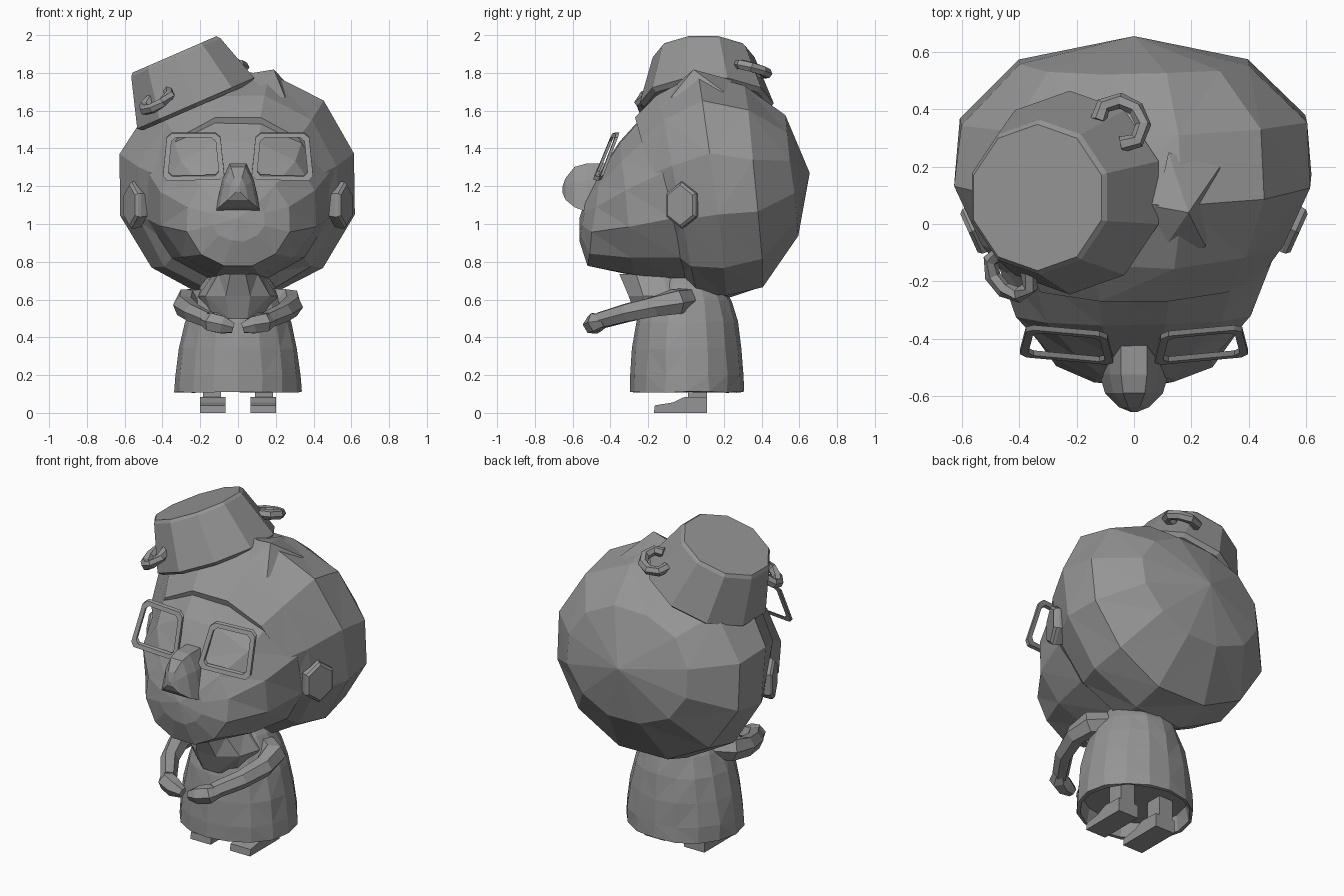
import bpy
import bmesh
import random
from math import sin, cos, pi, radians
from mathutils import Vector

random.seed(4)
cube = bpy.data.objects.get("Cube")
if cube:
    bpy.data.objects.remove(cube, do_unlink=True)

clay = bpy.data.materials.new("clay_grey")
clay.use_nodes = True
GREY = (0.3, 0.3, 0.3, 1)
clay.diffuse_color = GREY
clay.node_tree.nodes["Principled BSDF"].inputs["Base Color"].default_value = GREY


def finish(name, bm, facet=False):
    bmesh.ops.remove_doubles(bm, verts=bm.verts, dist=0.0005)
    if facet:
        bmesh.ops.triangulate(bm, faces=bm.faces)
    bmesh.ops.recalc_face_normals(bm, faces=bm.faces)
    mesh = bpy.data.meshes.new(name)
    bm.to_mesh(mesh)
    bm.free()
    mesh.materials.append(clay)
    obj = bpy.data.objects.new(name, mesh)
    bpy.context.collection.objects.link(obj)
    return obj


def loft(name, rings, caps=True, facet=False, jitter=0):
    """Skin equal-length rings of points into one mesh; inner rings may be jittered."""
    bm = bmesh.new()
    loops = []
    for k, ring in enumerate(rings):
        amount = jitter if 0 < k < len(rings) - 1 else 0
        loops.append([bm.verts.new(Vector(p) + Vector(
            [random.uniform(-amount, amount) for _ in range(3)])) for p in ring])
    n = len(loops[0])
    for a, b in zip(loops, loops[1:]):
        for i in range(n):
            j = (i + 1) % n
            bm.faces.new((a[i], a[j], b[j], b[i]))
    if caps:
        bm.faces.new(loops[0])
        bm.faces.new(loops[-1])
    return finish(name, bm, facet)


def ellipse(center, u, v, n, phase=0.0):
    c, u, v = Vector(center), Vector(u), Vector(v)
    return [c + u * cos(2 * pi * i / n + phase) + v * sin(2 * pi * i / n + phase)
            for i in range(n)]


def tilted_ring(top, bottom, rx, n=12):
    """Flat-topped ring through a top and bottom (y, z) edge with half width rx."""
    t, b = Vector((0, *top)), Vector((0, *bottom))
    grow = 1 / cos(pi / n)
    return ellipse((t + b) / 2, (t - b) * grow / 2, (rx * grow, 0, 0), n, pi / n)


def tube(name, path, radii, n=6):
    pts = [Vector(p) for p in path]
    rings = []
    for i, p in enumerate(pts):
        d = (pts[min(i + 1, len(pts) - 1)] - pts[max(i - 1, 0)]).normalized()
        u = d.cross(Vector((0.1, 0.05, 1))).normalized()
        rings.append(ellipse(p, u * radii[i], d.cross(u) * radii[i], n))
    return loft(name, rings)


# Head: hair shell at the back, face dome at the front
loft("hair", [
    tilted_ring((0.655, 1.27), (0.655, 1.27), 0),
    tilted_ring((0.525, 1.57), (0.595, 0.94), 0.40),
    tilted_ring((0.31, 1.74), (0.41, 0.67), 0.60),
    tilted_ring((0.07, 1.805), (0.22, 0.615), 0.62),
    tilted_ring((-0.15, 1.685), (0.05, 0.64), 0.525),
    tilted_ring((-0.27, 1.565), (-0.04, 0.74), 0.44)], facet=True, jitter=0.008)
loft("face", [
    tilted_ring((-0.565, 1.03), (-0.565, 1.03), 0),
    tilted_ring((-0.53, 1.14), (-0.56, 0.91), 0.14),
    tilted_ring((-0.455, 1.27), (-0.52, 0.775), 0.27),
    tilted_ring((-0.35, 1.43), (-0.28, 0.73), 0.41),
    tilted_ring((-0.20, 1.60), (0.0, 0.70), 0.48),
    tilted_ring((0.10, 1.58), (0.20, 0.75), 0.44)], facet=True, jitter=0.004)

# Pointed lock of hair beside the hat
bm = bmesh.new()
for p in [(0.08, -0.12, 1.68), (0.25, -0.08, 1.67), (0.19, 0.04, 1.818),
          (0.08, 0.06, 1.80), (0.12, 0.25, 1.76), (0.30, 0.20, 1.70)]:
    bm.verts.new(p)
bmesh.ops.convex_hull(bm, input=bm.verts)
finish("hair_tuft", bm)

# Nose
nose_shape = [(-0.045, 1.32), (0.045, 1.32), (0.085, 1.23),
              (0.12, 1.065), (-0.12, 1.065), (-0.085, 1.23)]


def nose_ring(y, scale, zc):
    return [(x * scale, y, zc + (z - 1.18) * scale) for x, z in nose_shape]


loft("nose", [nose_ring(-0.42, 1, 1.18), nose_ring(-0.525, 1, 1.18),
              nose_ring(-0.59, 0.84, 1.185), nose_ring(-0.638, 0.45, 1.18),
              nose_ring(-0.655, 0.1, 1.18)], facet=True)

for side, s in (("left", 1), ("right", -1)):
    # Ear: bevelled hexagonal plate flaring backwards
    normal = Vector((0.91 * s, -0.41, 0))
    back = Vector((0.41 * s, 0.91, 0))
    center = Vector((0.55 * s, -0.02, 1.1))
    ear_rings = [ellipse(center + normal * d, back * 0.1 * k, Vector((0, 0, 0.125 * k)), 6, pi / 6)
                 for d, k in ((-0.05, 0.9), (0.0, 1), (0.015, 0.98), (0.028, 0.85))]
    loft(side + "_ear", ear_rings)

    # Spectacle frame: open rounded rectangle leaning back
    corners = [Vector((x * s, y, z)) for x, y, z in
               ((0.095, -0.375, 1.485), (0.375, -0.35, 1.485),
                (0.4, -0.445, 1.235), (0.07, -0.475, 1.24))]
    mid = sum(corners, Vector()) / 4
    outer = []
    for i, c in enumerate(corners):
        for other in (corners[i - 1], corners[(i + 1) % 4]):
            outer.append(c + (other - c).normalized() * 0.025)
    inner = [mid + (p - mid) * 0.82 for p in outer]
    depth = Vector((0, -0.018, -0.006))
    loft(side + "_spectacle_frame",
         [outer, [p + depth for p in outer], [p + depth for p in inner], inner, outer],
         caps=False)

    # Sleeve, arm and hand reaching forward
    tube(side + "_arm", [(x * s, y, z) for x, y, z in
                         ((0.19, 0.0, 0.60), (0.27, -0.05, 0.59), (0.285, -0.16, 0.565),
                          (0.24, -0.31, 0.53), (0.15, -0.45, 0.49))],
         (0.065, 0.072, 0.06, 0.052, 0.046))
    tube(side + "_hand", [(x * s, y, z) for x, y, z in
                          ((0.175, -0.43, 0.49), (0.14, -0.475, 0.48),
                           (0.08, -0.495, 0.465), (0.025, -0.495, 0.45))],
         (0.035, 0.055, 0.052, 0.03))

    # Leg and shoe
    x0, x1 = 0.065 * s, 0.2 * s
    shoe = [(-0.17, 0), (-0.165, 0.04), (-0.07, 0.055), (-0.02, 0.08),
            (0.0, 0.085), (0.11, 0.08), (0.11, 0)]
    loft(side + "_shoe", [[(x, y, z) for y, z in shoe] for x in (x0, x1)])
    leg = [(0.09 * s, 0.01), (0.185 * s, 0.01), (0.185 * s, 0.11), (0.09 * s, 0.11)]
    loft(side + "_leg", [[(x, y, z) for x, y in leg] for z in (0.06, 0.22)])

# Robe: outer skin turning under into a shallow hollow hem
robe = [(0.76, 0.12, 0.14), (0.68, 0.19, 0.19), (0.59, 0.24, 0.235), (0.48, 0.28, 0.27),
        (0.34, 0.315, 0.29), (0.2, 0.335, 0.30), (0.11, 0.335, 0.305),
        (0.11, 0.315, 0.285), (0.2, 0.30, 0.27)]
loft("robe", [ellipse((0, 0.005, z), (rx, 0, 0), (0, ry, 0), 16) for z, rx, ry in robe],
     facet=True, jitter=0.004)

# Collar standing out under the chin
loft("collar", [ellipse((0, y, z), (rx, 0, 0), (0, ry, 0), 10) for y, z, rx, ry in
                ((-0.08, 0.50, 0.16, 0.19), (-0.10, 0.62, 0.21, 0.215),
                 (-0.12, 0.735, 0.13, 0.245), (-0.10, 0.67, 0.10, 0.19))], facet=True)

# Tilted pot worn as a hat
tilt = radians(23.5)
axis = Vector((-sin(tilt), 0, cos(tilt)))
across = Vector((cos(tilt), 0, sin(tilt)))
fwd = Vector((0, 1, 0))
base = Vector((-0.22, 0.11, 1.63))
pot = [(-0.01, 0.33), (0.01, 0.355), (0.275, 0.27), (0.292, 0.255)]
loft("pot_hat", [ellipse(base + axis * h - fwd * h * 0.06, across * r, fwd * r, 10, pi / 10)
                 for h, r in pot])

# Two looped handles drooping on opposite sides of the pot
for name, a in (("back_pot_handle", 46), ("front_pot_handle", 237)):
    radial = across * cos(radians(a)) + fwd * sin(radians(a))
    along = axis.cross(radial)
    out = (radial - axis * 0.42).normalized()
    start = base + axis * 0.125 + radial * 0.29
    arc = [start + along * w + out * o for w, o in
           ((-0.06, 0), (-0.088, 0.05), (-0.06, 0.105), (0, 0.125),
            (0.06, 0.105), (0.088, 0.05), (0.06, 0))]
    tube(name, arc, [0.028] * len(arc))
